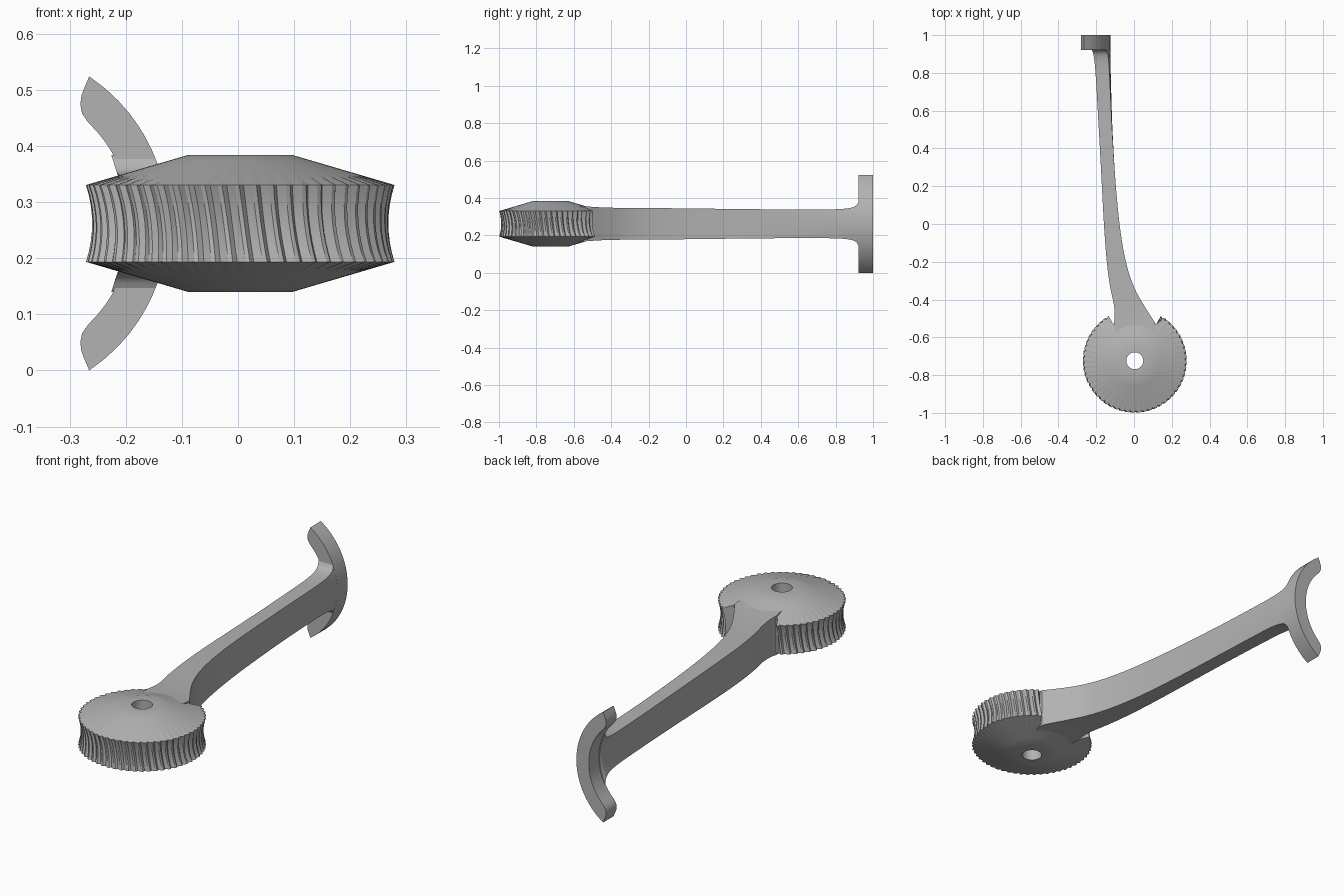
import bpy, bmesh, math
from mathutils import Vector

if "Cube" in bpy.data.objects:
    bpy.data.objects.remove(bpy.data.objects["Cube"])

ZC = 0.262           # height of the symmetry plane
WX, WY = 0.004, -0.724  # wheel axis

grey = bpy.data.materials.new("plain grey")
grey.diffuse_color = (0.45, 0.45, 0.45, 1)
grey.use_nodes = True
grey.node_tree.nodes["Principled BSDF"].inputs["Base Color"].default_value = grey.diffuse_color


def make(name, verts, faces, angle=35):
    me = bpy.data.meshes.new(name)
    me.from_pydata(verts, [], faces)
    bm = bmesh.new()
    bm.from_mesh(me)
    bmesh.ops.recalc_face_normals(bm, faces=bm.faces)
    bm.to_mesh(me)
    bm.free()
    me.materials.append(grey)
    ob = bpy.data.objects.new(name, me)
    bpy.context.collection.objects.link(ob)
    bpy.ops.object.select_all(action='DESELECT')
    ob.select_set(True)
    bpy.context.view_layer.objects.active = ob
    bpy.ops.object.shade_smooth_by_angle(angle=math.radians(angle))
    return ob


def cone_half(r):
    """Half height of the wheel's conical cheeks at radius r."""
    return 0.122 if r < 0.093 else 0.122 - 0.0535 * (r - 0.093) / 0.182


# Ratchet wheel: revolved section with slanted teeth and a gap for the arm
TEETH, PER = 56, 4
tooth = [0.0, 0.0, 0.009, 0.005]      # groove depth across one tooth
N = TEETH * PER
half_section = [(0.045, 0.122), (0.093, 0.122), (0.135, None), (0.18, None),
                (0.215, None)]
section = [(r, cone_half(r)) for r, h in half_section]
rim = []
for i in range(9):
    t = 1 - i / 4
    rim.append((0.264 + 0.011 * t * t, 0.0685 * t))
ring = section + rim + [(r, -h) for r, h in reversed(section)]
verts, faces = [], []
for k in range(N):
    a0 = 2 * math.pi * k / N
    off = abs((a0 - math.pi / 2 + math.pi) % (2 * math.pi) - math.pi)
    gap = off < math.radians(32)
    for j, (r, z) in enumerate(ring):
        a = a0
        if len(section) <= j < len(section) + len(rim):
            if gap:
                r, z = 0.226, z / 0.0685 * cone_half(0.226)
            else:
                a -= 0.07 * z / 0.0685 * 0.5
                r -= tooth[k % PER]
        verts.append((WX + r * math.cos(a), WY + r * math.sin(a), ZC + z))
M = len(ring)
for k in range(N):
    for j in range(M):
        k2, j2 = (k + 1) % N, (j + 1) % M
        faces.append((k * M + j, k2 * M + j, k2 * M + j2, k * M + j2))
make("ratchet_wheel", verts, faces, 32)


def bow(z, radius):
    return radius - math.sqrt(radius * radius - z * z)


# Lever arm: stations of (y, left x, right x, half height), smoothly lofted
stations = [
    (-0.60, -0.095, 0.100, 0.098), (-0.53, -0.105, 0.112, 0.093),
    (-0.49, -0.102, 0.090, 0.090), (-0.43, -0.106, 0.052, 0.087),
    (-0.34, -0.125, 0.003, 0.085), (-0.22, -0.142, -0.038, 0.084),
    (-0.05, -0.156, -0.070, 0.083), (0.20, -0.170, -0.096, 0.080),
    (0.50, -0.184, -0.114, 0.077), (0.75, -0.193, -0.122, 0.077),
    (0.84, -0.196, -0.124, 0.080), (0.89, -0.198, -0.125, 0.088),
    (0.912, -0.198, -0.125, 0.100), (0.925, -0.194, -0.1255, 0.122)]
pts = [Vector(s) for s in stations]
path = []
for i in range(len(pts) - 1):
    p1, p2 = pts[i], pts[i + 1]
    span = p2[0] - p1[0]
    m1 = (p2 - pts[i - 1]) / (p2[0] - pts[i - 1][0]) * span if i else p2 - p1
    m2 = ((pts[i + 2] - p1) / (pts[i + 2][0] - p1[0]) * span
          if i + 2 < len(pts) else p2 - p1)
    for s in range(4):
        t = s / 4
        path.append(p1 * (2*t**3 - 3*t*t + 1) + m1 * (t**3 - 2*t*t + t)
                    + p2 * (3*t*t - 2*t**3) + m2 * (t**3 - t*t))
path.append(pts[-1])
ROWS = 8
verts, faces = [], []
for y, xl, xr, h in path:
    f = min(1, max(0, (y - 0.2) / 0.7)) ** 2    # arm bends to match the end plate
    zs = [h * (2 * i / ROWS - 1) for i in range(ROWS + 1)]
    verts += [(xr - f * bow(z, 0.315), y, ZC + z) for z in zs]
    verts += [(xl - f * bow(z, 0.249), y, ZC + z) for z in reversed(zs)]
M = 2 * (ROWS + 1)
for i in range(len(path) - 1):
    for j in range(M):
        j2 = (j + 1) % M
        faces.append((i * M + j, i * M + j2, (i + 1) * M + j2, (i + 1) * M + j))
for base in (0, (len(path) - 1) * M):
    for j in range(ROWS):
        faces.append((base + j, base + j + 1, base + M - 2 - j, base + M - 1 - j))
make("lever_arm", verts, faces, 35)

# Crescent end plate: outer arc, rounded tips and inner arc extruded along y
upper_tip = [(-0.272, 0.246), (-0.279, 0.228), (-0.281, 0.212), (-0.278, 0.196)]
outer = [(-0.125 - bow(z, 0.315), z) for z in
         [0.262 * (i / 12 - 1) for i in range(25)]]
inner = [(-0.19 - bow(z, 0.249), z) for z in
         [0.180 * (1 - i / 10) for i in range(21)]]
outline = outer + upper_tip + inner + [(x, -z) for x, z in reversed(upper_tip)]
n = len(outline)
verts = [(x, y, ZC + z) for y in (0.921, 1.0) for x, z in outline]
faces = [tuple(range(n)), tuple(range(n, 2 * n))]
faces += [(i, (i + 1) % n, n + (i + 1) % n, n + i) for i in range(n)]
make("crescent_end_plate", verts, faces, 35)
